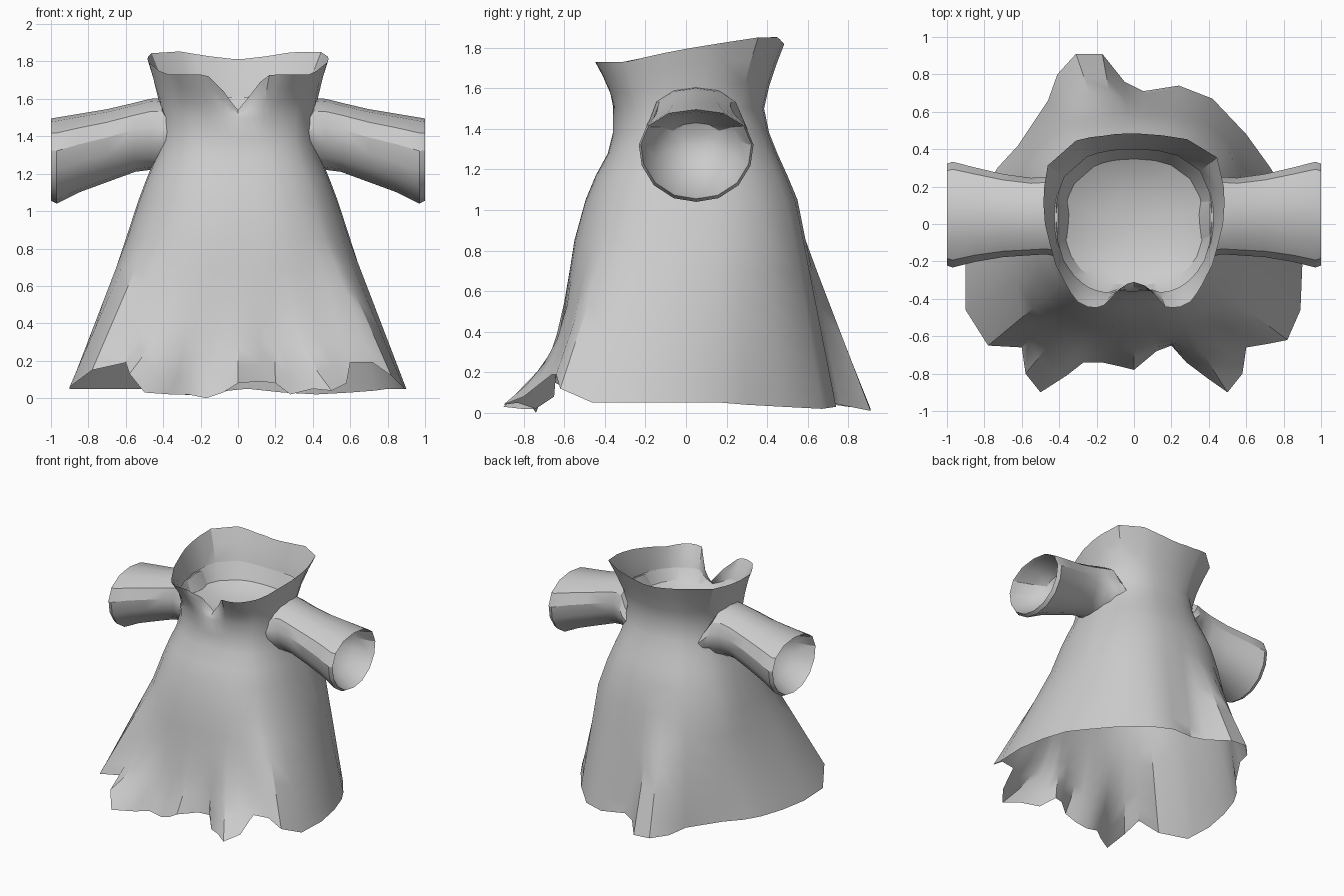
import bpy, bmesh
from math import sin, cos, pi, atan2, degrees

if "Cube" in bpy.data.objects:
    bpy.data.objects.remove(bpy.data.objects["Cube"])


def lerp(a, b, t):
    return a + (b - a) * t


def loft(name, rings, cap=False):
    """Skin a stack of closed rings with quads; optionally close the last ring."""
    bm = bmesh.new()
    rows = [[bm.verts.new(p) for p in ring] for ring in rings]
    n = len(rows[0])
    for a, b in zip(rows, rows[1:]):
        for i in range(n):
            j = (i + 1) % n
            bm.faces.new((a[i], a[j], b[j], b[i]))
    if cap:
        bm.faces.new(rows[-1])
    bmesh.ops.recalc_face_normals(bm, faces=bm.faces)
    me = bpy.data.meshes.new(name)
    bm.to_mesh(me)
    bm.free()
    ob = bpy.data.objects.new(name, me)
    bpy.context.collection.objects.link(ob)
    bpy.ops.object.select_all(action='DESELECT')
    ob.select_set(True)
    bpy.context.view_layer.objects.active = ob
    bpy.ops.object.shade_smooth_by_angle(angle=0.5)
    return ob


# Ragged hem outline, counter-clockwise from the front centre
HEM = [(0, -.78, .08), (.12, -.68, .09), (.2, -.65, .08), (.28, -.74, .02),
       (.4, -.83, .05), (.5, -.9, .04), (.58, -.8, .08), (.6, -.66, .19),
       (.72, -.64, .19), (.82, -.62, .12), (.89, -.46, .05), (.9, -.22, .05),
       (.86, 0, .05), (.8, .18, .05), (.73, .3, .04), (.6, .48, .03),
       (.42, .67, .02), (.24, .74, .03), (.05, .71, .05), (-.05, .76, .04),
       (-.17, .91, .01), (-.31, .91, .02), (-.41, .8, .03), (-.46, .66, .05),
       (-.62, .42, .05), (-.73, .3, .05), (-.8, .18, .05), (-.86, 0, .05),
       (-.9, -.22, .05), (-.9, -.46, .06), (-.78, -.65, .15), (-.6, -.66, .19),
       (-.58, -.8, .13), (-.5, -.9, .03), (-.36, -.81, .02), (-.27, -.74, .02),
       (-.17, -.74, 0), (-.08, -.76, .03)]
ANGLES = [atan2(x, -y) for x, y, z in HEM]

# Collar rim: degrees from front, radius, height (same on both sides)
RIM = [(0, .31, 1.54), (9, .325, 1.60), (16, .385, 1.68), (21, .48, 1.73),
       (33, .52, 1.73), (52, .48, 1.73), (80, .46, 1.78), (108, .505, 1.82),
       (128, .57, 1.85), (141, .555, 1.86), (160, .50, 1.83), (180.1, .48, 1.81)]


def rim_point(a):
    d = abs(degrees(a))
    for (d0, r0, z0), (d1, r1, z1) in zip(RIM, RIM[1:]):
        if d <= d1:
            t = (d - d0) / (d1 - d0)
            r = lerp(r0, r1, t)
            return (r * sin(a), -r * cos(a), lerp(z0, z1, t))


def body_ring(z, rx, front, back, n=2.5):
    pts = []
    for a in ANGLES:
        ry = front if cos(a) > 0 else back
        r = ((abs(sin(a)) / rx) ** n + (abs(cos(a)) / ry) ** n) ** (-1 / n)
        pts.append((r * sin(a), -r * cos(a), z))
    return pts


# Robe body: collar, torso and flared skirt as one shell
neck = body_ring(1.50, .41, .36, .385)
rim = [rim_point(a) for a in ANGLES]
rings = [rim]
for t in (.7, .35):
    rings.append([(lerp(n[0], r[0], t ** 1.3), lerp(n[1], r[1], t ** 1.3),
                   lerp(n[2], r[2], t)) for n, r in zip(neck, rim)])
collar_base = rings[2]
rings += [neck,
          body_ring(1.38, .42, .36, .41),
          body_ring(1.28, .445, .385, .45),
          body_ring(1.17, .49, .445, .50),
          body_ring(1.05, .535, .495, .55)]
waist = body_ring(.85, .60, .55, .59, 2.6)
smooth_hem = body_ring(.05, .9, .67, .73, 3.5)
rings.append(waist)
for t in (.2, .4, .6, .75, .88, 1):
    ring = []
    for w, b, h in zip(waist, smooth_hem, HEM):
        if h[1] < -.6 and abs(h[0]) < .65:   # front tatters kick out near the hem
            k = t ** 4
            ring.append((lerp(lerp(w[0], b[0], t), lerp(w[0], h[0], t), k),
                         lerp(w[1], b[1], t) + (h[1] - b[1]) * k,
                         lerp(w[2], h[2], t)))
        else:
            ring.append(tuple(lerp(w[i], h[i], t) for i in range(3)))
    rings.append(ring)
loft("robe_body", rings)

# Bowl closing the collar opening
bowl = [[(x * .98, y * .98, z) for x, y, z in collar_base]]
bowl += [[(x * s, y * s, z) for x, y, _ in neck]
         for s, z in ((.9, 1.50), (.7, 1.46), (.4, 1.43), (.12, 1.42))]
loft("collar_lining", bowl, cap=True)

# Sleeves: x, centre y, centre z, half depth, half height; turned in at the cuff
SLEEVE = [(.31, .05, 1.33, .25, .10), (.36, .05, 1.37, .25, .14),
          (.405, .05, 1.405, .225, .20),
          (.47, .045, 1.41, .205, .19), (.55, .04, 1.395, .205, .185),
          (.70, .045, 1.35, .22, .195), (.85, .05, 1.31, .25, .21),
          (.97, .05, 1.27, .28, .23), (1.0, .05, 1.275, .27, .22),
          (.97, .05, 1.275, .26, .21), (.86, .05, 1.30, .21, .17),
          (.78, .05, 1.32, .13, .11), (.75, .05, 1.33, .05, .04)]


def sleeve_ring(side, x, cy, cz, ry, rz, n=14):
    pts = []
    for i in range(n):
        a = 2 * pi * (i + .5) / n
        c, s = cos(a), sin(a)
        k = (abs(c) ** 2.2 + abs(s) ** 2.2) ** (-1 / 2.2)
        pts.append((side * x, cy + ry * c * k * (1 + .12 * s), cz + rz * s * k))
    return pts


for label, side in (("right", 1), ("left", -1)):
    loft("sleeve_" + label, [sleeve_ring(side, *s) for s in SLEEVE], cap=True)
